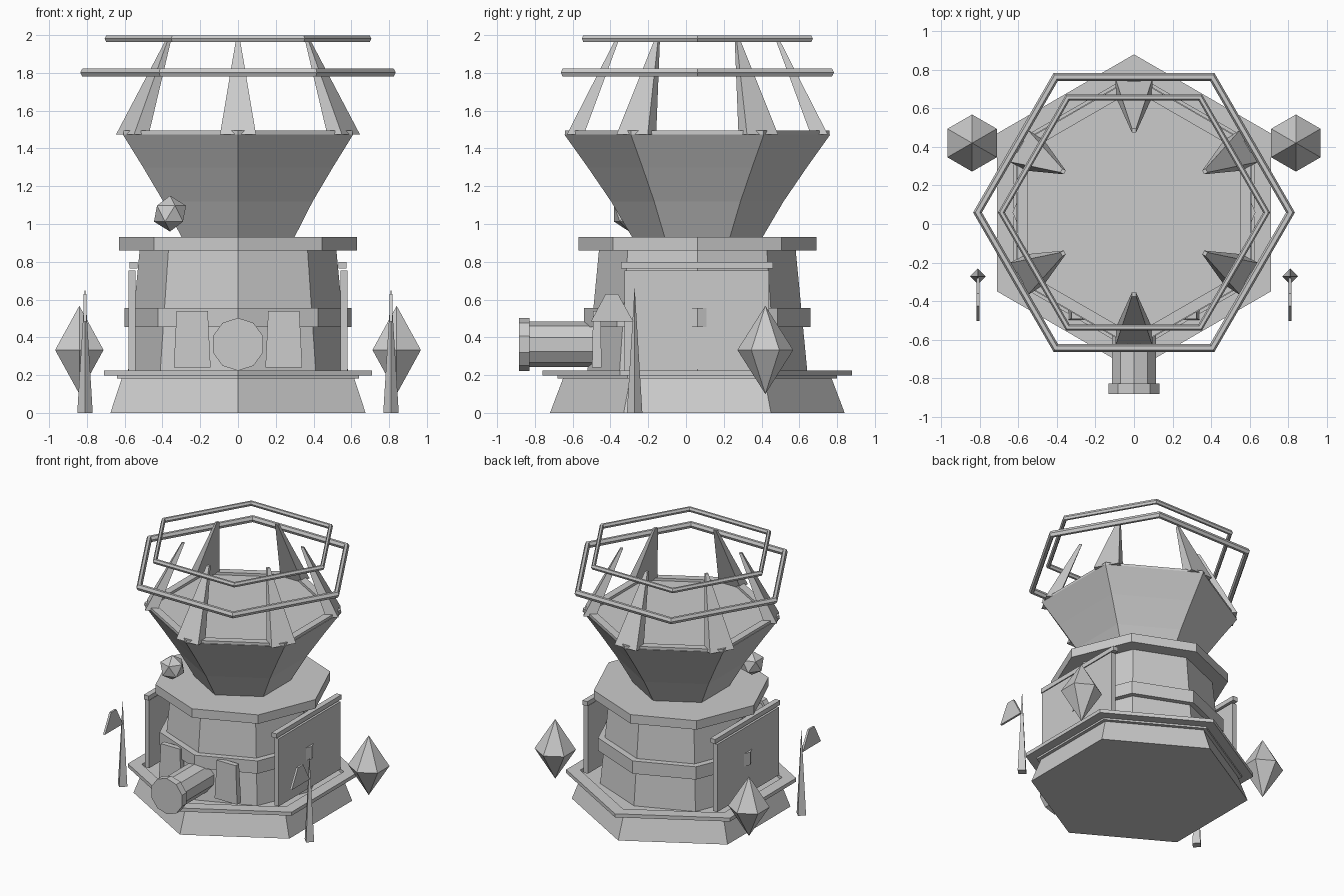
import bpy, bmesh
from math import pi, cos, sin
from mathutils import Matrix, Vector

if "Cube" in bpy.data.objects:
    bpy.data.objects.remove(bpy.data.objects["Cube"])

CY = 0.06          # tower axis sits slightly behind the origin
HEX = pi / 2       # vertex facing +y / -y


def make(name, bm):
    bmesh.ops.recalc_face_normals(bm, faces=bm.faces)
    me = bpy.data.meshes.new(name)
    bm.to_mesh(me)
    bm.free()
    ob = bpy.data.objects.new(name, me)
    bpy.context.collection.objects.link(ob)
    return ob


def lathe(name, profile, n, loc=(0, CY, 0), rot=0.0, closed=False, tilt=None):
    """Sweep (radius, z) points around z with n flat sides; closed gives a hollow ring."""
    bm = bmesh.new()
    rings = []
    for r, z in profile:
        if r < 1e-6:
            rings.append([bm.verts.new((0, 0, z))] * n)
        else:
            rings.append([bm.verts.new((r * cos(rot + 2 * pi * i / n),
                                        r * sin(rot + 2 * pi * i / n), z)) for i in range(n)])
    pairs = list(zip(rings, rings[1:]))
    if closed:
        pairs.append((rings[-1], rings[0]))
    for a, b in pairs:
        for i in range(n):
            j = (i + 1) % n
            bm.faces.new(list(dict.fromkeys((a[i], a[j], b[j], b[i]))))
    if not closed:
        for ring in (rings[0], rings[-1]):
            if ring[0] is not ring[1]:
                bm.faces.new(ring)
    if tilt:
        bm.transform(tilt)
    bm.transform(Matrix.Translation(loc))
    return make(name, bm)


def hull(name, pts, matrix=Matrix()):
    """Convex solid from a few corner points."""
    bm = bmesh.new()
    for p in pts:
        bm.verts.new(matrix @ Vector(p))
    bmesh.ops.convex_hull(bm, input=bm.verts)
    bmesh.ops.dissolve_limit(bm, angle_limit=0.01, verts=bm.verts, edges=bm.edges)
    return make(name, bm)


def box(name, x, y, z):
    return hull(name, [(a, b, c) for a in x for b in y for c in z])


def hoop(name, major, minor, z):
    prof = [(major + minor * cos(k * pi / 3), z + minor * sin(k * pi / 3) * 1.1) for k in range(6)]
    return lathe(name, prof, 6, closed=True)


# hexagonal base and its raised border
lathe("base", [(0.78, 0), (0.71, 0.185)], 6, rot=HEX)
lathe("base_step", [(0.74, 0.183), (0.74, 0.197)], 6, rot=HEX)
lathe("base_border", [(0.82, 0.197), (0.82, 0.225), (0.72, 0.225), (0.72, 0.197)],
      6, rot=HEX, closed=True)

# octagonal body, belt and cap
lathe("body", [(0.585, 0.19), (0.52, 0.87)], 8)
lathe("belt", [(0.60, 0.455), (0.60, 0.555)], 8)
lathe("cap", [(0.63, 0.86), (0.63, 0.93)], 8)

# flared hexagonal bowl with rim
lathe("bowl", [(0.345, 0.93), (0.457, 1.12), (0.58, 1.30), (0.705, 1.475)], 6, rot=HEX)
lathe("bowl_rim", [(0.70, 1.47), (0.70, 1.495), (0.635, 1.495), (0.635, 1.47)],
      6, rot=HEX, closed=True)

# inward-leaning spikes on the rim corners
for k in range(6):
    m = Matrix.Translation((0, CY, 0)) @ Matrix.Rotation(HEX + k * pi / 3, 4, 'Z')
    pts = [(r, t, 1.475) for r in (0.60, 0.69) for t in (-0.095, 0.095)]
    pts += [(r, t, 1.975) for r in (0.415, 0.435) for t in (-0.011, 0.011)]
    hull(f"spike_{k + 1}", pts, m)

# floating hoops
hoop("lower_hoop", 0.812, 0.023, 1.802)
hoop("upper_hoop", 0.688, 0.018, 1.981)

# barrel pointing forward
fwd = Matrix.Rotation(pi / 2, 4, 'X')
lathe("barrel", [(0.12, 0), (0.12, 0.44)], 10, (0, -0.40, 0.363), pi / 2, tilt=fwd)
lathe("barrel_flange", [(0.14, 0), (0.14, 0.055)], 10, (0, -0.828, 0.363), pi / 2, tilt=fwd)

for side, s in (("left", -1), ("right", 1)):
    # tapered front shutters
    hull(f"{side}_shutter",
         [(s * x, y, 0.24) for x in (0.145, 0.34) for y in (-0.497, -0.447)] +
         [(s * x, y, 0.54) for x in (0.16, 0.325) for y in (-0.492, -0.452)])
    # side wall panel with rail above
    box(f"{side}_wall_panel", (s * 0.543, s * 0.58), (-0.325, 0.44), (0.225, 0.755))
    box(f"{side}_wall_rail", (s * 0.533, s * 0.575), (-0.345, 0.46), (0.765, 0.80))
    # floating crystal
    lathe(f"{side}_crystal", [(0, 0.10), (0.148, 0.333), (0, 0.567)], 6, (s * 0.84, 0.42, 0), HEX)
    # pennant pole
    lathe(f"{side}_pole", [(0.041, 0), (0, 0.67)], 4, (s * 0.81, -0.272, 0))
    hull(f"{side}_pennant", [(s * 0.81 + dx, y, z) for dx in (-0.008, 0.008) for y, z in
                             ((-0.503, 0.485), (-0.425, 0.63), (-0.36, 0.63), (-0.28, 0.485))])

# small faceted orb
bm = bmesh.new()
bmesh.ops.create_icosphere(bm, subdivisions=1, radius=0.095,
                           matrix=Matrix.Translation((-0.36, -0.30, 1.055)))
make("orb", bm)
